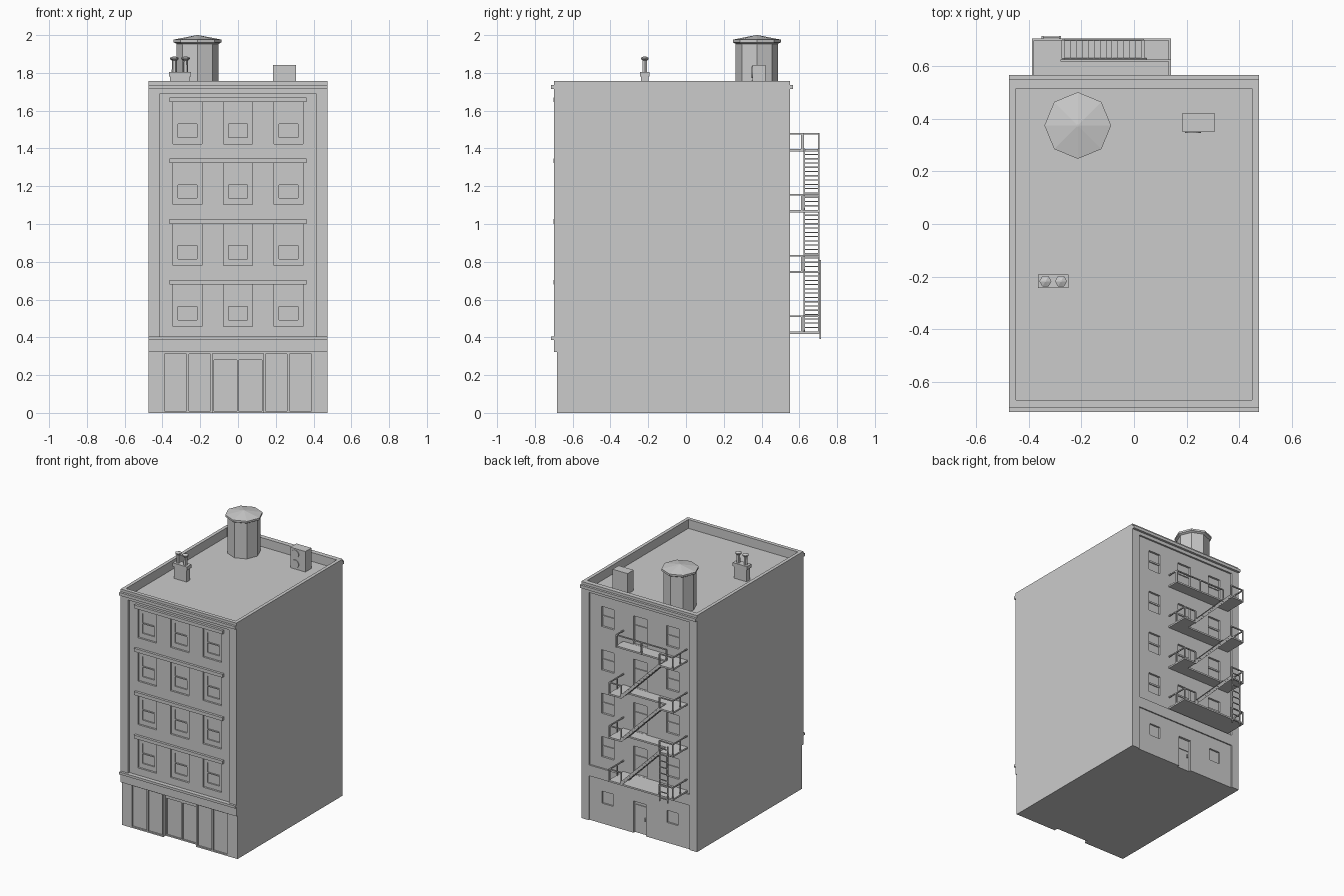
import bpy, bmesh, math
from mathutils import Matrix, Vector

if "Cube" in bpy.data.objects:
    bpy.data.objects.remove(bpy.data.objects["Cube"])


class Part:
    """Collects simple solids into one mesh object."""
    def __init__(self, name):
        self.name, self.bm = name, bmesh.new()

    def box(self, x0, x1, y0, y1, z0, z1):
        m = Matrix.Translation(((x0 + x1) / 2, (y0 + y1) / 2, (z0 + z1) / 2))
        m = m @ Matrix.Diagonal((x1 - x0, y1 - y0, z1 - z0, 1))
        bmesh.ops.create_cube(self.bm, size=1, matrix=m)
        return self

    def bar(self, p, q, w=0.008, h=0.008):
        p, q = Vector(p), Vector(q)
        d = q - p
        m = Matrix.Translation((p + q) / 2) @ d.to_track_quat('Z', 'Y').to_matrix().to_4x4()
        bmesh.ops.create_cube(self.bm, size=1, matrix=m @ Matrix.Diagonal((w, h, d.length, 1)))
        return self

    def lathe(self, x, y, profile, n):
        rings = [[self.bm.verts.new((x + r * math.cos(2 * math.pi * i / n),
                                     y + r * math.sin(2 * math.pi * i / n), z))
                  for i in range(n)] for r, z in profile]
        for a, b in zip(rings, rings[1:]):
            for i in range(n):
                j = (i + 1) % n
                self.bm.faces.new((a[i], a[j], b[j], b[i]))
        self.bm.faces.new(rings[0][::-1])
        self.bm.faces.new(rings[-1])
        return self

    def disc_y(self, x, y, z, r, depth, n=16):
        m = Matrix.Translation((x, y, z)) @ Matrix.Rotation(math.pi / 2, 4, 'X')
        bmesh.ops.create_cone(self.bm, cap_ends=True, segments=n, radius1=r, radius2=r,
                              depth=depth, matrix=m)
        return self

    def done(self):
        me = bpy.data.meshes.new(self.name)
        self.bm.to_mesh(me)
        self.bm.free()
        ob = bpy.data.objects.new(self.name, me)
        bpy.context.collection.objects.link(ob)
        return ob


def cut(target, cutter_part):
    cutter = cutter_part.done()
    cutter.hide_render = True
    mod = target.modifiers.new("cut", 'BOOLEAN')
    mod.operation, mod.solver, mod.object = 'DIFFERENCE', 'EXACT', cutter
    bpy.context.view_layer.objects.active = target
    bpy.ops.object.modifier_apply(modifier=mod.name)
    bpy.data.objects.remove(cutter)


STEP = 0.322
FLOORS = [i * STEP for i in range(4)]
COLS = (-0.267, 0, 0.267)
F, B = -0.698, 0.55           # front and back wall planes

# main block, then large recesses: roof well, shopfront, wall panels
body = Part("building_body").box(-.475, .475, F, B, 0, 1.756).done()
cut(body, Part("c1")
    .box(-.45, .45, -.67, .515, 1.69, 2)
    .box(-1, 1, -1, -.684, -1, .322)
    .box(-.413, .413, -1, -.684, .405, 1.69)
    .box(-.413, .413, .537, 1, .41, 1.69)
    .box(-.413, .413, .541, 1, -1, .33))

# window openings, shop windows, entrance, rear windows and doors
c = Part("c2")
for z in FLOORS:
    for x in COLS:
        c.box(x - .077, x + .077, -1, -.670, .458 + z, .679 + z)
        if x:
            c.box(x - .05, x + .05, .522, 1, .493 + z, .642 + z)
        else:
            c.box(-.055, .055, .522, 1, .431 + z, .642 + z)
for s in (-1, 1):
    for a, b in ((.145, .26), (.272, .39)):
        c.box(min(s * a, s * b), max(s * a, s * b), -1, -.672, .01, .313)
    c.box(s * .267 - .045, s * .267 + .045, .528, 1, .15, .24)
c.box(-.135, .135, -1, -.656, -1, .315)
c.box(-.052, .052, .524, 1, -1, .235)
cut(body, c)

# sash panes and entrance door panels
c = Part("c3")
for z in FLOORS:
    for x in COLS:
        c.box(x - .05, x + .05, -1, -.660, .493 + z, .563 + z)
        c.box(x - .05, x + .05, -1, -.664, .571 + z, .642 + z)
for a in (-.127, .005):
    c.box(a, a + .122, -1, -.648, .01, .28)
cut(body, c)

# cornices and lintel ledges
t = Part("cornices")
t.box(-.475, .475, -.715, F + .01, 1.715, 1.737)
t.box(-.475, .475, B - .01, .567, 1.715, 1.737)
t.box(-.475, .475, -.715, F + .01, .387, .405)
t.done()
t = Part("window_ledges")
for z in FLOORS:
    t.box(-.363, .363, -.702, -.68, .679 + z, .704 + z)
t.done()

# rear joinery: sash rails, door mid-rails and service door
t = Part("rear_joinery")
for z in FLOORS:
    for x in COLS:
        t.box(x - .05, x + .05, .52, .529, .561 + z, .573 + z)
t.box(-.038, -.03, .523, .532, .1, .125)
t.box(-.04, .04, .523, .529, .15, .21)
t.done()

# rooftop water tank
Part("water_tank").lathe(-.214, .375, [(.112, 1.68), (.112, 1.96)], 8).done()
Part("tank_roof").lathe(-.214, .375, [(.105, 1.95), (.127, 1.962), (.127, 1.976), (.004, 2.0)], 8).done()

# chimney and pots
t = Part("chimney")
t.box(-.36, -.255, -.238, -.198, 1.68, 1.785)
t.box(-.366, -.249, -.244, -.192, 1.78, 1.806)
t.done()
t = Part("chimney_pots")
for x in (-.337, -.278):
    t.lathe(x, -.218, [(.014, 1.80), (.013, 1.865), (.023, 1.873), (.023, 1.88), (.004, 1.888)], 6)
t.done()

# rooftop cooling unit with two fans
Part("cooling_unit").box(.184, .307, .351, .422, 1.68, 1.842).done()
t = Part("cooling_fans")
for z in (1.73, 1.803):
    t.disc_y(.225, .35, z, .03, .008)
t.done()

# fire escape landings: inner walkway plus end landings around the stair opening
XL, XR, YI, YO = -.388, .140, .622, .707
SL, SR = -.275, .04           # stair top and bottom in x
t = Part("fire_escape_landings")
r = Part("fire_escape_railings")
for i, z in enumerate(FLOORS):
    top = i == 3
    z0, z1, zr = .418 + z, .43 + z, .511 + z
    t.box(XL, XR, B - .02, YI, z0, z1)
    t.box(XL, SL, YI, YO, z0, z1)
    if i == 0:
        t.box(SL, XR, YI, YO, z0, z1)
    elif not top:
        t.box(SR, XR, YI, YO, z0, z1)
    xl, yo = XL + .004, YO - .004
    xr, yr = XR - .004, (YI if top else yo)
    # end rails, outer rails and posts
    r.bar((xl, B - .02, zr), (xl, yo + .004, zr))
    r.bar((xr, B - .02, zr), (xr, yr + .004, zr))
    r.bar((xl, yo, zr), (SL, yo, zr))
    posts = [(xl, yo), (xl, .614), (SL, yo), (xr, yr), (xr, .614)]
    if top:
        r.bar((SL, YI, zr), (xr, YI, zr))
        posts += [(SL, YI), (-.07, YI)]
    else:
        r.bar((SR, yo, zr), (xr, yo, zr))
        posts += [(SR, yo)]
    for x, y in posts:
        r.bar((x, y, z0), (x, y, zr))
t.done()
r.done()

# stair flights between landings
s = Part("fire_escape_stairs")
for z in FLOORS[:3]:
    a, b = .43 + z, .425 + z + STEP
    for y in (YI + .005, YO - .005):
        s.bar((SR, y, a), (SL, y, b), .008, .022)
    for k in range(1, 14):
        f = k / 14
        x, zz = SR + (SL - SR) * f, a + (b - a) * f
        s.box(x - .012, x + .012, YI, YO, zz - .003, zz + .003)
s.done()

# drop ladder
d = Part("drop_ladder")
for x in (-.349, -.282):
    d.bar((x, .711, .39), (x, .711, .81))
for k in range(9):
    d.bar((-.349, .711, .415 + k * .046), (-.282, .711, .415 + k * .046), .006, .006)
d.done()
